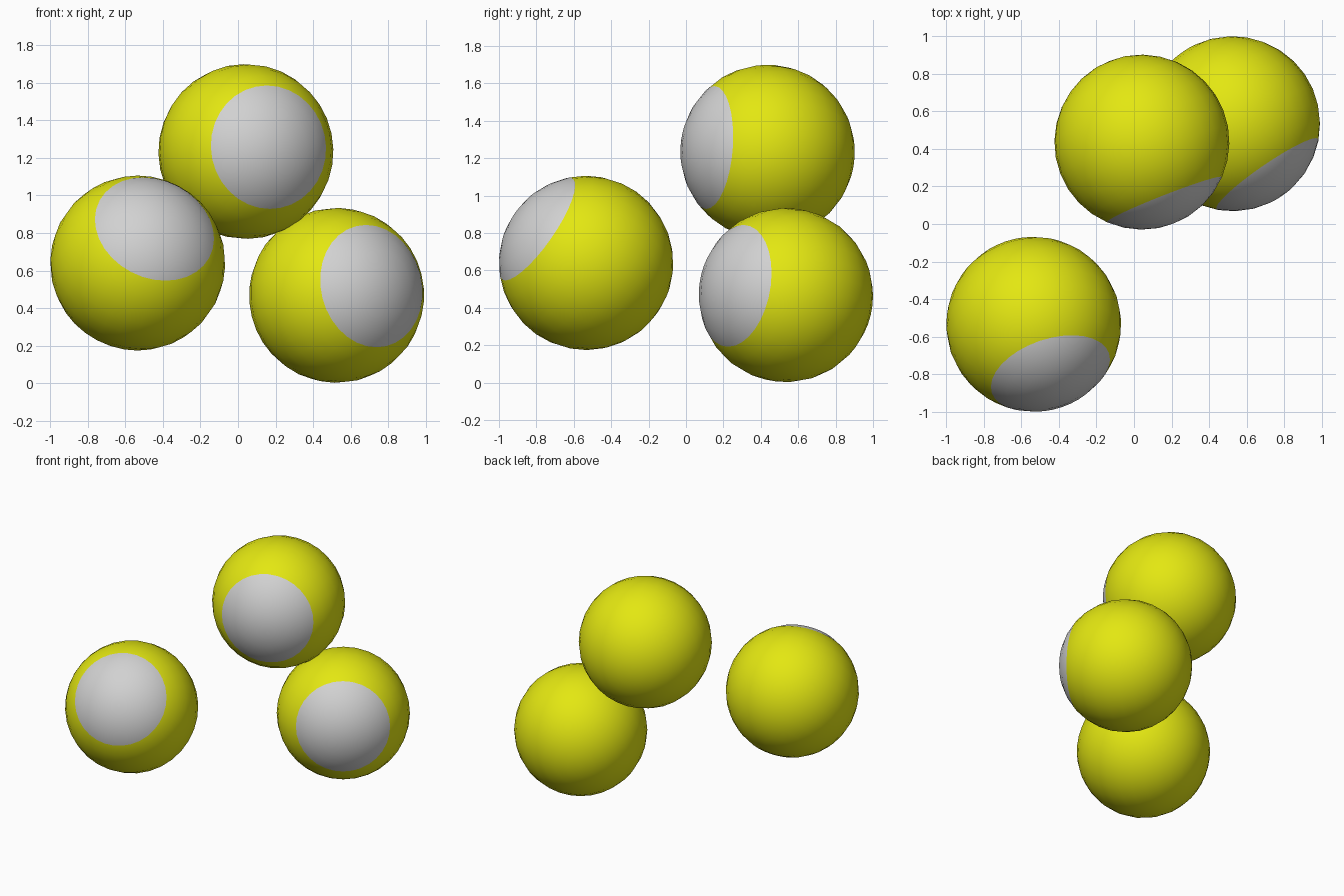
import bpy
from mathutils import Vector

cube = bpy.data.objects.get("Cube")
if cube:
    bpy.data.objects.remove(cube, do_unlink=True)


def make_material(name, color):
    mat = bpy.data.materials.new(name)
    mat.use_nodes = True
    mat.diffuse_color = color
    mat.node_tree.nodes["Principled BSDF"].inputs["Base Color"].default_value = color
    return mat


yellow = make_material("yellow", (0.79, 0.82, 0.006, 1))
light_grey = make_material("light_grey", (0.64, 0.64, 0.64, 1))

RADIUS = 0.466
CAP_HEIGHT = RADIUS * 0.707  # the cap ends at the ring 45 degrees from the pole


def make_ball(name, center, facing):
    """Smooth ball whose pole, with the grey cap, points along facing."""
    bpy.ops.mesh.primitive_uv_sphere_add(segments=32, ring_count=16, radius=RADIUS)
    ball = bpy.context.object
    ball.name = name
    ball.data.materials.append(yellow)
    ball.data.materials.append(light_grey)
    for face in ball.data.polygons:
        face.material_index = int(face.center.z > CAP_HEIGHT)
    bpy.ops.object.shade_smooth()
    ball.location = center
    ball.rotation_mode = "QUATERNION"
    ball.rotation_quaternion = Vector(facing).to_track_quat("Z", "Y")


# Three separate balls, each with its cap turned its own way
make_ball("right_ball", (-0.534, -0.534, 0.64), (0.27, -0.79, 0.55))
make_ball("upper_ball", (0.042, 0.436, 1.234), (0.365, -0.93, 0.07))
make_ball("left_ball", (0.525, 0.534, 0.468), (0.562, -0.814, 0.15))
